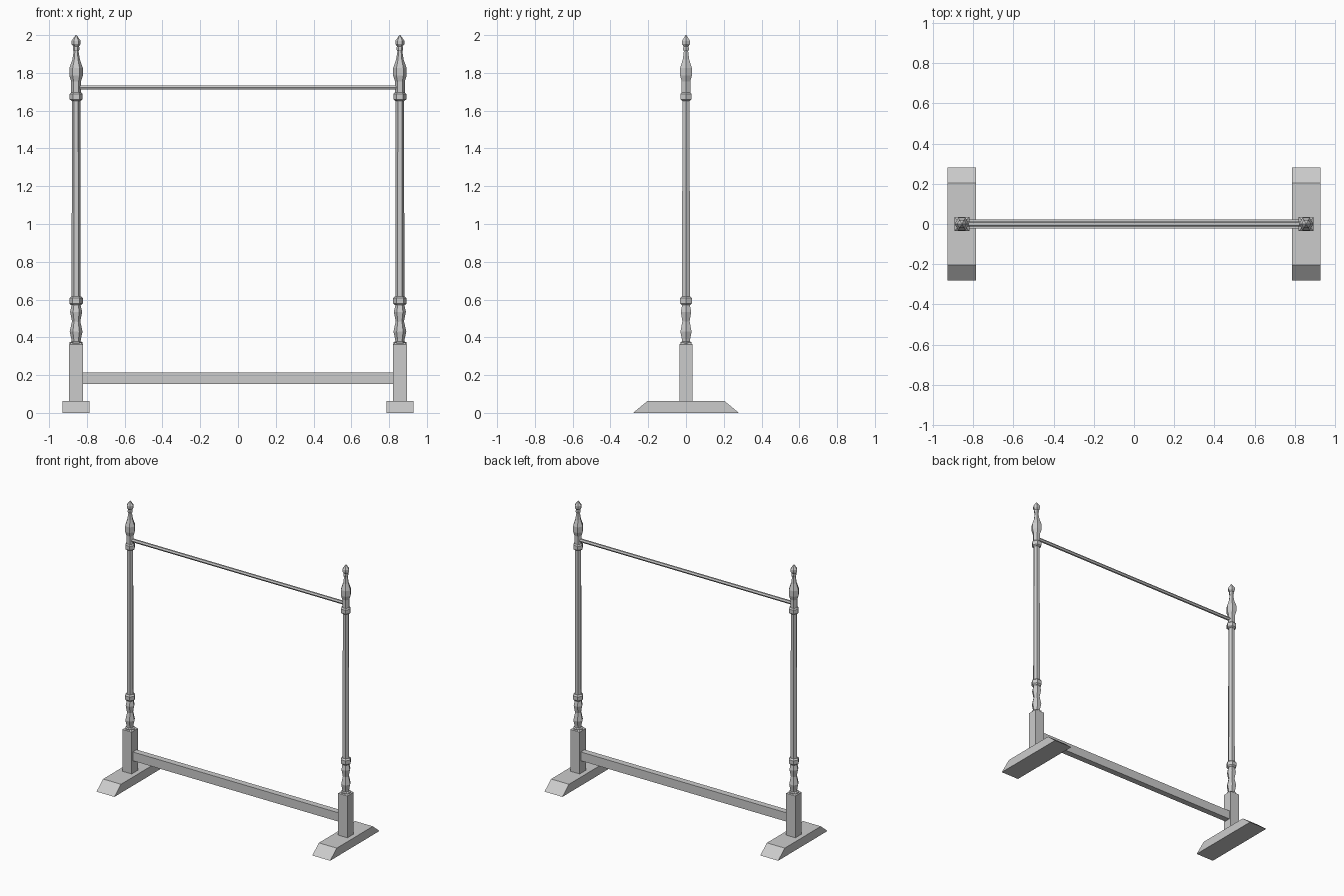
import bpy
import bmesh
import math
from mathutils import Matrix

cube = bpy.data.objects.get("Cube")
if cube:
    bpy.data.objects.remove(cube, do_unlink=True)

grey = bpy.data.materials.new("plain grey")
grey.use_nodes = True
grey.diffuse_color = (0.6, 0.6, 0.6, 1)
grey.node_tree.nodes["Principled BSDF"].inputs["Base Color"].default_value = (0.6, 0.6, 0.6, 1)

POST_X = 0.857
SIDES = 6


def finish(name, bm):
    bmesh.ops.recalc_face_normals(bm, faces=bm.faces)
    mesh = bpy.data.meshes.new(name)
    bm.to_mesh(mesh)
    bm.free()
    mesh.materials.append(grey)
    obj = bpy.data.objects.new(name, mesh)
    bpy.context.collection.objects.link(obj)
    return obj


def tapered_box(name, x, width, depth, z0, z1, top_width, top_depth):
    """Box whose top may be narrower than its base."""
    bm = bmesh.new()
    bmesh.ops.create_cube(bm, size=1)
    for v in bm.verts:
        top = v.co.z > 0
        v.co.x = x + v.co.x * (top_width if top else width)
        v.co.y *= top_depth if top else depth
        v.co.z = z1 if top else z0
    return finish(name, bm)


def turned(name, x, profile):
    """Six-sided turning from (height, radius) pairs."""
    bm = bmesh.new()
    rings = []
    for z, r in profile:
        rings.append([bm.verts.new((x + r * math.cos(math.tau * i / SIDES),
                                    r * math.sin(math.tau * i / SIDES), z))
                      for i in range(SIDES)])
    for low, high in zip(rings, rings[1:]):
        for i in range(SIDES):
            j = (i + 1) % SIDES
            bm.faces.new((low[i], low[j], high[j], high[i]))
    bm.faces.new(rings[0])
    bm.faces.new(rings[-1])
    return finish(name, bm)


baluster = [(0.36, 0.034), (0.374, 0.034), (0.378, 0.024), (0.39, 0.025),
            (0.43, 0.034), (0.485, 0.022), (0.535, 0.032), (0.57, 0.024)]
lower_collar = [(0.57, 0.026), (0.58, 0.036), (0.607, 0.036), (0.617, 0.026)]
shaft = [(0.61, 0.024), (1.66, 0.022)]
upper_collar = [(1.652, 0.024), (1.66, 0.034), (1.688, 0.034), (1.697, 0.026)]
vase = [(1.69, 0.026), (1.755, 0.026), (1.785, 0.036), (1.825, 0.036),
        (1.87, 0.020), (1.915, 0.013), (1.922, 0.017), (1.935, 0.017), (1.942, 0.013)]
finial = [(1.938, 0.013), (1.952, 0.024), (1.97, 0.024), (1.99, 0.010), (2.0, 0.002)]

# Two matching uprights, each on its own sloped foot
for side, x in (("left", POST_X), ("right", -POST_X)):
    tapered_box(side + "_foot", x, 0.142, 0.56, 0, 0.062, 0.142, 0.41)
    tapered_box(side + "_post_block", x, 0.074, 0.07, 0.06, 0.362, 0.074, 0.07)
    tapered_box(side + "_post_cap", x, 0.074, 0.07, 0.362, 0.372, 0.05, 0.046)
    turned(side + "_baluster", x, baluster)
    turned(side + "_lower_collar", x, lower_collar)
    turned(side + "_shaft", x, shaft)
    turned(side + "_upper_collar", x, upper_collar)
    turned(side + "_vase", x, vase)
    turned(side + "_finial", x, finial)

# Square stretcher joining the post blocks
tapered_box("stretcher", 0, 1.65, 0.044, 0.152, 0.215, 1.65, 0.044)

# Hanging rail between the uprights
bm = bmesh.new()
bmesh.ops.create_cone(bm, cap_ends=True, segments=SIDES, radius1=0.0125, radius2=0.0125,
                      depth=1.69,
                      matrix=Matrix.Translation((0, 0, 1.722)) @ Matrix.Rotation(math.pi / 2, 4, 'Y'))
finish("hanging_rail", bm)
